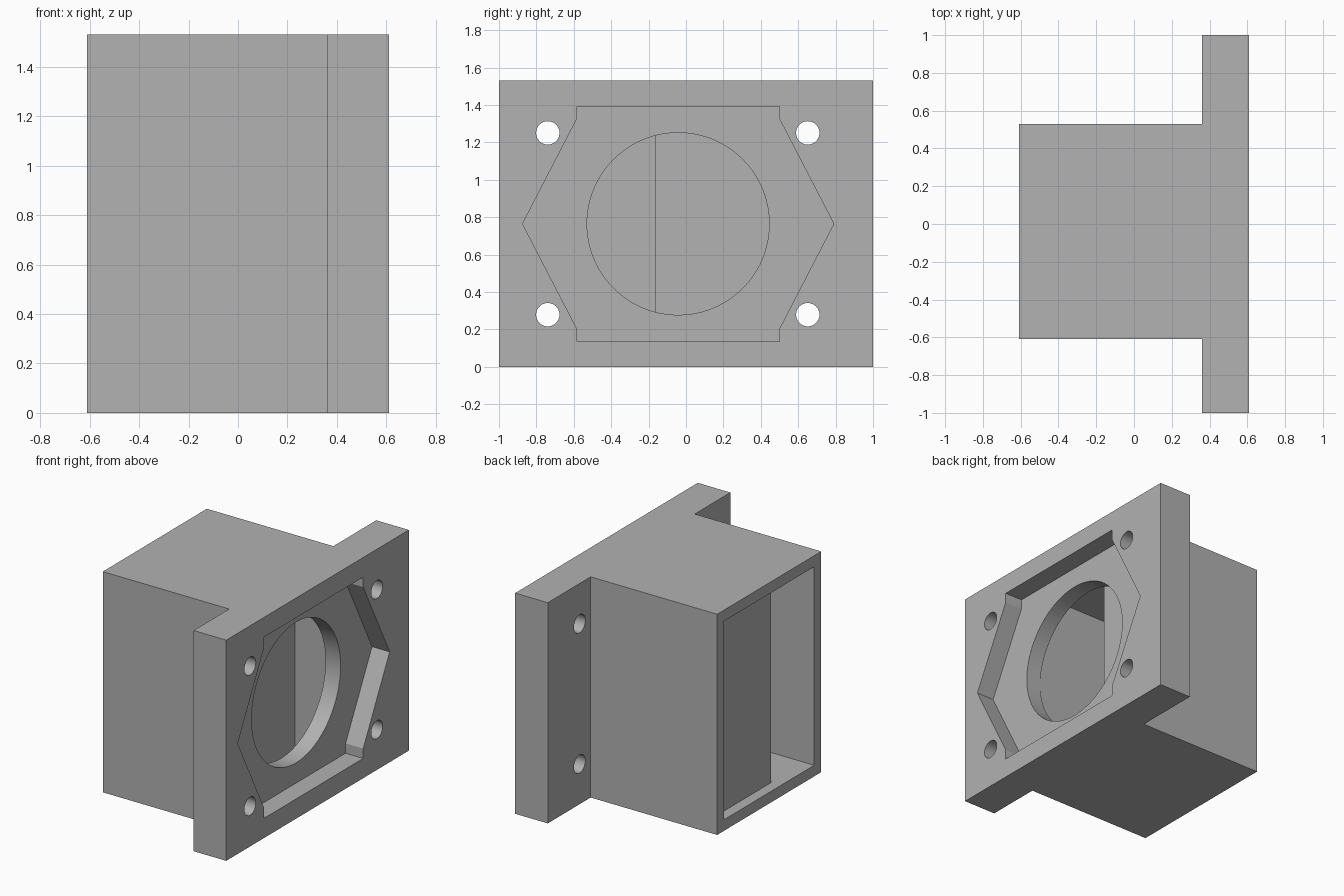
import bpy
import bmesh
import math

cube = bpy.data.objects.get("Cube")
if cube:
    bpy.data.objects.remove(cube, do_unlink=True)

grey = bpy.data.materials.new("plain grey")
grey.use_nodes = True
COLOUR = (0.445, 0.445, 0.445, 1)
grey.diffuse_color = COLOUR
grey.node_tree.nodes["Principled BSDF"].inputs["Base Color"].default_value = COLOUR


def prism(name, outline, x0, x1):
    """Extrude a (y, z) outline along x."""
    bm = bmesh.new()
    face = bm.faces.new([bm.verts.new((x0, y, z)) for y, z in outline])
    out = bmesh.ops.extrude_face_region(bm, geom=[face])
    moved = [v for v in out["geom"] if isinstance(v, bmesh.types.BMVert)]
    bmesh.ops.translate(bm, verts=moved, vec=(x1 - x0, 0, 0))
    bmesh.ops.recalc_face_normals(bm, faces=bm.faces)
    mesh = bpy.data.meshes.new(name)
    bm.to_mesh(mesh)
    bm.free()
    mesh.materials.append(grey)
    ob = bpy.data.objects.new(name, mesh)
    bpy.context.collection.objects.link(ob)
    return ob


def rect(y0, y1, z0, z1):
    return [(y0, z0), (y1, z0), (y1, z1), (y0, z1)]


def circle(y, z, r, n):
    return [(y + r * math.cos(i * math.tau / n), z + r * math.sin(i * math.tau / n))
            for i in range(n)]


def combine(target, tool, operation):
    """Apply a boolean and discard its helper."""
    tool.hide_render = True
    bpy.context.view_layer.objects.active = target
    mod = target.modifiers.new("boolean", "BOOLEAN")
    mod.operation = operation
    mod.solver = "EXACT"
    mod.object = tool
    bpy.ops.object.modifier_apply(modifier=mod.name)
    bpy.data.objects.remove(tool, do_unlink=True)


HEIGHT = 1.53
MID_Z = HEIGHT / 2
MID_Y = -0.042
BACK, PLATE, FRONT = -0.61, 0.36, 0.61
WALL = 0.077
BOX_R, BOX_L = -0.61, 0.53
IN_R, IN_L = BOX_R + WALL, BOX_L - WALL

# Flange plate with the box behind it
housing = prism("flanged_housing", rect(-1, 1, 0, HEIGHT), PLATE, FRONT)
combine(housing, prism("box", rect(BOX_R, BOX_L, 0, HEIGHT), BACK, PLATE + 0.1), "UNION")

# Box cavity, open at the rear
combine(housing, prism("cavity", rect(IN_R, IN_L, WALL, HEIGHT - WALL), BACK - 0.1, PLATE),
        "DIFFERENCE")

# Six-sided recess with clipped corners
quarter = [(0.832, 0), (0.542, 0.56), (0.542, 0.628)]
upper = quarter + [(-y, z) for y, z in reversed(quarter)]
lower = [(y, -z) for y, z in reversed(upper[1:-1])]
# The lower half runs back from the far side
outline = upper + sorted(lower, key=lambda p: math.atan2(p[1], p[0]))
outline = [(MID_Y + y, MID_Z + z) for y, z in outline]
combine(housing, prism("recess", outline, 0.475, FRONT + 0.1), "DIFFERENCE")

# Round port
combine(housing, prism("port", circle(MID_Y, MID_Z, 0.487, 96), PLATE - 0.05, FRONT + 0.1),
        "DIFFERENCE")

# Four bolt holes
for dy in (-0.695, 0.695):
    for dz in (-0.486, 0.486):
        hole = prism("bolt_hole", circle(MID_Y - 0.002 + dy, MID_Z + dz, 0.0625, 32),
                     PLATE - 0.1, FRONT + 0.1)
        combine(housing, hole, "DIFFERENCE")

# Staggered inner baffles, each leaving a gap at alternate sides
GAP = 0.368
EMBED = 0.03
baffles = [("front_baffle", 0.119, IN_R + GAP, IN_L + EMBED),
           ("middle_baffle", -0.2, IN_R - EMBED, IN_L - GAP),
           ("rear_baffle", -0.536 + WALL, IN_R + GAP, IN_L + EMBED)]
for name, x, y0, y1 in baffles:
    panel = prism(name, rect(y0, y1, WALL - EMBED, HEIGHT - WALL + EMBED), x - WALL, x)
    combine(housing, panel, "UNION")

# Smooth round walls, crisp edges elsewhere
bpy.ops.object.select_all(action="DESELECT")
housing.select_set(True)
bpy.context.view_layer.objects.active = housing
bpy.ops.object.shade_smooth_by_angle(angle=math.radians(20))
